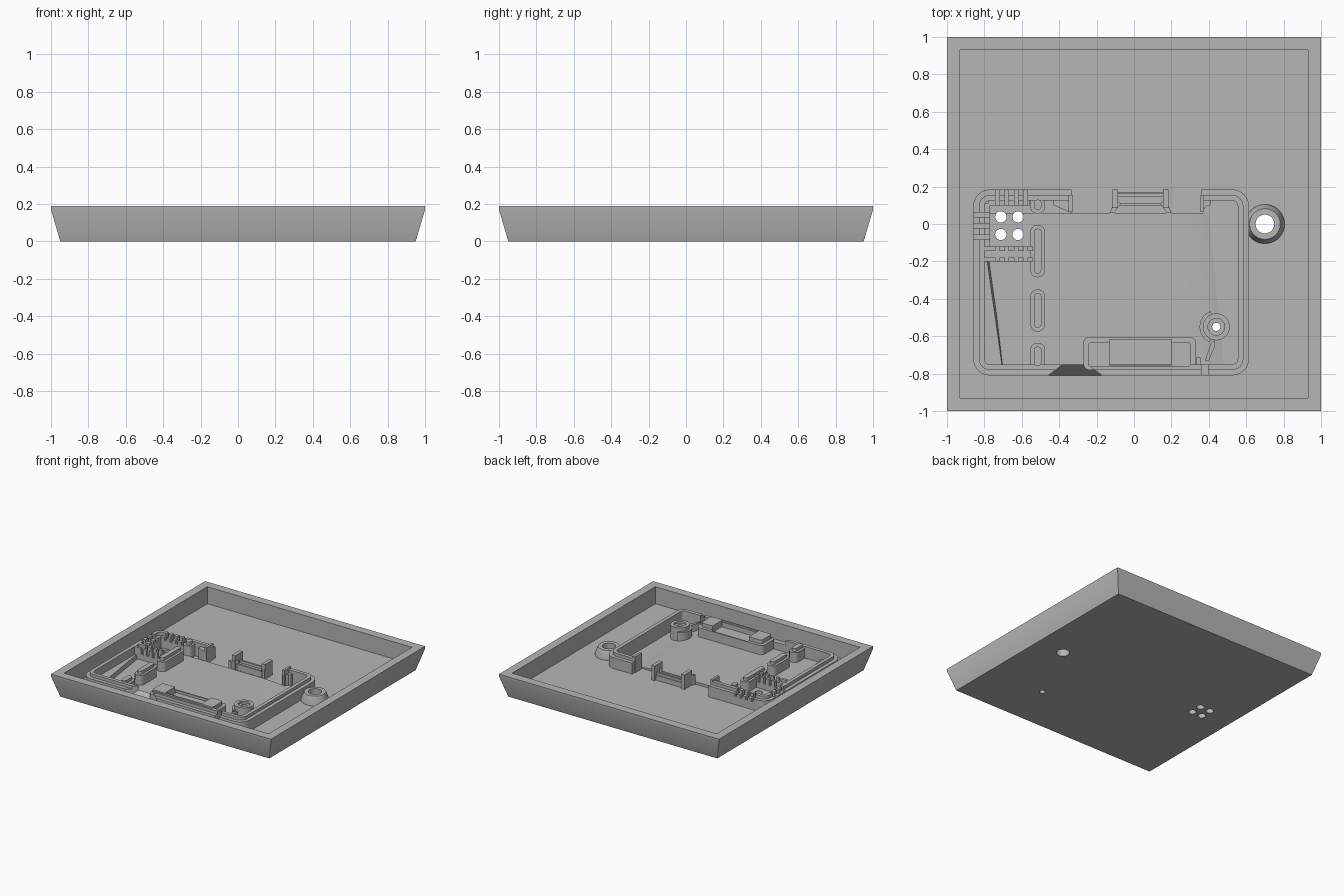
import bpy, bmesh, math

if "Cube" in bpy.data.objects:
    bpy.data.objects.remove(bpy.data.objects["Cube"])

grey = bpy.data.materials.new("plain grey")
grey.use_nodes = True
GREY = (0.47, 0.47, 0.47, 1)
grey.diffuse_color = GREY
grey.node_tree.nodes["Principled BSDF"].inputs["Base Color"].default_value = GREY

BASE, FLOOR, RIM, RIDGE = 0.04, 0.07, 0.14, 0.165


def finish(name, bm):
    bmesh.ops.recalc_face_normals(bm, faces=bm.faces)
    mesh = bpy.data.meshes.new(name)
    bm.to_mesh(mesh)
    bm.free()
    mesh.materials.append(grey)
    ob = bpy.data.objects.new(name, mesh)
    bpy.context.scene.collection.objects.link(ob)
    return ob


def loft(name, rings, closed=False):
    """Skin a list of point rings; cap the ends, or join the last to the first."""
    bm = bmesh.new()
    rows = [[bm.verts.new(p) for p in ring] for ring in rings]
    n = len(rows[0])
    pairs = list(zip(rows, rows[1:])) + ([(rows[-1], rows[0])] if closed else [])
    for a, b in pairs:
        for i in range(n):
            j = (i + 1) % n
            bm.faces.new((a[i], a[j], b[j], b[i]))
    if not closed:
        bm.faces.new(rows[0])
        bm.faces.new(rows[-1])
    return finish(name, bm)


def at(pts, z):
    return [(x, y, z) for x, y in pts]


def prism(name, pts, z0, z1):
    return loft(name, [at(pts, z0), at(pts, z1)])


def band(name, outer, inner, z0, z1):
    return loft(name, [at(outer, z0), at(outer, z1), at(inner, z1), at(inner, z0)], True)


def rect(x0, x1, y0, y1):
    return [(x0, y0), (x1, y0), (x1, y1), (x0, y1)]


def rounded(x0, x1, y0, y1, r, n=7):
    pts = []
    for k, (cx, cy) in enumerate(rect(x0 + r, x1 - r, y0 + r, y1 - r)):
        for i in range(n):
            a = math.pi * (1 + k / 2 + i / (n - 1) / 2)
            pts.append((cx + r * math.cos(a), cy + r * math.sin(a)))
    return pts


def circle(x, y, r, n=32):
    return [(x + r * math.cos(math.tau * i / n), y + r * math.sin(math.tau * i / n))
            for i in range(n)]


def join(name, obs):
    bm = bmesh.new()
    for ob in obs:
        bm.from_mesh(ob.data)
        bpy.data.objects.remove(ob)
    return finish(name, bm)


def cut(ob, cutter):
    mod = ob.modifiers.new("cut", 'BOOLEAN')
    mod.operation, mod.solver, mod.object = 'DIFFERENCE', 'EXACT', cutter
    deps = bpy.context.evaluated_depsgraph_get()
    mesh = bpy.data.meshes.new_from_object(ob.evaluated_get(deps))
    ob.modifiers.clear()
    ob.data = mesh


# Tray with flared sides
def square(h):
    return rect(-h, h, -h, h)


tray = loft("tray", [at(square(h), z) for h, z in
                     ((0.95, 0), (1, 0.17), (1, 0.19), (0.93, 0.19), (0.93, 0.05))])

# Case wall with a raised ridge along its inner half
outline = [rounded(-0.86 + d, 0.615 - d, -0.81 + d, 0.185 - d, 0.09 - d)
           for d in (0, 0.03, 0.06)]
wall = band("case_wall", outline[0], outline[2], BASE, RIM)
ridge = band("case_wall_ridge", outline[1], outline[2], RIM - 0.01, RIDGE)

# Inner floor, easing down toward the right side
ramp = [(-0.5, FLOOR), (-0.25, FLOOR), (-0.12, 0.067), (-0.04, 0.06), (0, 0.05)]
back = [(-0.8, FLOOR)] + [(0.4 + d, z) for d, z in ramp]
front = [(-0.8, FLOOR)] + [(0.48 + d, z) for d, z in ramp]


def floor_edge(row, y):
    return [(x, y, z) for x, z in row] + [(row[-1][0], y, BASE), (row[0][0], y, BASE)]


inner_floor = loft("inner_floor", [floor_edge(back, 0.06), floor_edge(front, -0.76)])

# Raised strip with a leaning face along the left wall
loft("side_strip", [at([(-0.81, -0.2), (-0.765, -0.2), (-0.7, -0.76), (-0.81, -0.76)], BASE),
                    at([(-0.81, -0.2), (-0.785, -0.2), (-0.705, -0.76), (-0.81, -0.76)], 0.1)])

# Rounded partitions between the main bay and the side bay
for name, y0, y1 in (("back", 0.055, 0.15), ("upper", -0.285, -0.005),
                     ("middle", -0.575, -0.35), ("front", -0.78, -0.635)):
    prism(name + "_partition", rounded(-0.555, -0.475, y0, y1, 0.039), BASE, RIM + 0.01)
    prism(name + "_partition_ridge", rounded(-0.535, -0.495, y0 + 0.02, y1 - 0.02, 0.019),
          RIM, RIDGE + 0.01)

# Vented compartment walls
vent_walls = [prism("vent_wall", rect(-0.81, -0.54, y0, y1), BASE, z)
              for y0, y1, z in ((-0.145, -0.12, RIDGE), (-0.2, -0.18, RIDGE))]
prism("vent_wall_web", rect(-0.81, -0.54, -0.185, -0.14), BASE, 0.11)
vent_edge = prism("vent_back_wall", rect(-0.78, -0.56, 0.1, 0.13), BASE, RIM)
vent_side = prism("vent_side_wall", rect(-0.81, -0.77, -0.13, 0.11), BASE, RIM)

# Front housing with a sunken cradle
housing = prism("front_housing", rounded(-0.27, 0.33, -0.78, -0.605, 0.03), BASE, RIM + 0.005)
housing_top = prism("front_housing_ridge", rounded(-0.245, 0.305, -0.765, -0.63, 0.02),
                    RIM, RIDGE + 0.012)
recess = prism("recess_cutter", rect(-0.13, 0.2, -0.755, -0.617), 0.125, 0.3)
for ob in (housing, housing_top):
    cut(ob, recess)
bpy.data.objects.remove(recess)
prism("front_housing_bar", rect(-0.14, 0.2, -0.765, -0.75), BASE, RIDGE)

# Screw post with a collar and a web to the side corner
post = band("screw_post", circle(0.44, -0.55, 0.072), circle(0.44, -0.55, 0.045), BASE, 0.16)
post_core = prism("screw_post_core", circle(0.44, -0.55, 0.05), BASE, 0.145)
collar = [(0.44 + r * math.cos(a), -0.55 + r * math.sin(a))
          for r, steps in ((0.09, range(9)), (0.072, range(8, -1, -1)))
          for a in [math.radians(110 + 17 * i) for i in steps]]
prism("screw_post_collar", collar, BASE, 0.13)
prism("corner_web", [(0.38, -0.73), (0.4, -0.73), (0.43, -0.66), (0.43, -0.62), (0.41, -0.64)],
      BASE, 0.12)
prism("corner_stop", rect(0.335, 0.355, -0.78, -0.715), BASE, RIM)

# Connector cradle at the back
for x in (-0.1, 0.17):
    s = 1 if x < 0 else -1
    prism("connector_post", rect(x - 0.015, x + 0.015, 0.085, 0.185), BASE, 0.17)
    prism("connector_brace", [(x, 0.13), (x - s * 0.03, 0.06), (x - s * 0.005, 0.06),
                              (x + s * 0.03, 0.11)], BASE, 0.13)
prism("connector_sill", rect(-0.09, 0.16, 0.1, 0.17), BASE, 0.09)
for y, z in ((0.105, 0.1), (0.155, 0.11)):
    prism("connector_rib", rect(-0.09, 0.16, y - 0.008, y + 0.008), BASE, z)

# Tall fins where the back wall stops
for x0, x1 in ((-0.35, -0.33), (0.355, 0.375)):
    prism("back_fin", rect(x0, x1, 0.065, 0.155), BASE, 0.18)
prism("left_return", [(-0.43, 0.1), (-0.335, 0.06), (-0.335, 0.13), (-0.43, 0.13)], BASE, RIM)
prism("right_return", [(0.36, 0.06), (0.39, 0.1), (0.41, 0.1), (0.41, 0.13), (0.36, 0.13)],
      BASE, RIM)

# Tapered ring beside the case
def ring_at(r, z):
    return at(circle(0.7, 0, r, 48), z)


loft("side_ring", [ring_at(r, z) for r, z in
                   ((0.105, BASE), (0.105, 0.06), (0.082, 0.12), (0.05, 0.12), (0.05, BASE))], True)

# Gaps and slots through the case wall
slots = [prism("slot", rect(x - 0.01, x + 0.01, y0, y1), 0.115, 0.3)
         for x in (-0.73, -0.68, -0.63, -0.58) for y0, y1 in ((0.09, 0.2), (-0.21, -0.11))]
slots += [prism("slot", rect(-0.88, -0.76, y - 0.012, y + 0.012), 0.115, 0.3)
          for y in (0.05, -0.01, -0.07)]
slots.append(prism("slot", rect(-0.335, 0.36, 0.05, 0.25), 0.02, 0.3))
slots.append(prism("slot", rect(0.36, 0.395, -0.83, -0.72), 0.1, 0.3))
notch = [(-0.465, -0.815, 0.05), (-0.165, -0.815, 0.05), (-0.27, -0.735, 0.15), (-0.36, -0.735, 0.15)]
slots.append(loft("notch", [notch, [(x, y, 0.3) for x, y, z in notch]]))
slots = join("slot_cutter", slots)
for ob in [wall, ridge, vent_edge, vent_side] + vent_walls:
    cut(ob, slots)

# Holes through the floor
spots = [(x, y, 0.03) for x in (-0.712, -0.62) for y in (0.038, -0.056)]
spots += [(0.7, 0, 0.05), (0.44, -0.55, 0.022)]
holes = join("hole_cutter", [prism("hole", circle(x, y, r, 48), -0.1, 0.3) for x, y, r in spots])
for ob in (tray, inner_floor, post_core):
    cut(ob, holes)
for ob in (slots, holes):
    bpy.data.objects.remove(ob)

# Smooth round parts while keeping sharp edges
bpy.ops.object.select_all(action='DESELECT')
for ob in bpy.context.scene.objects:
    if ob.type == 'MESH':
        ob.select_set(True)
        bpy.context.view_layer.objects.active = ob
bpy.ops.object.shade_smooth_by_angle(angle=math.radians(30))
